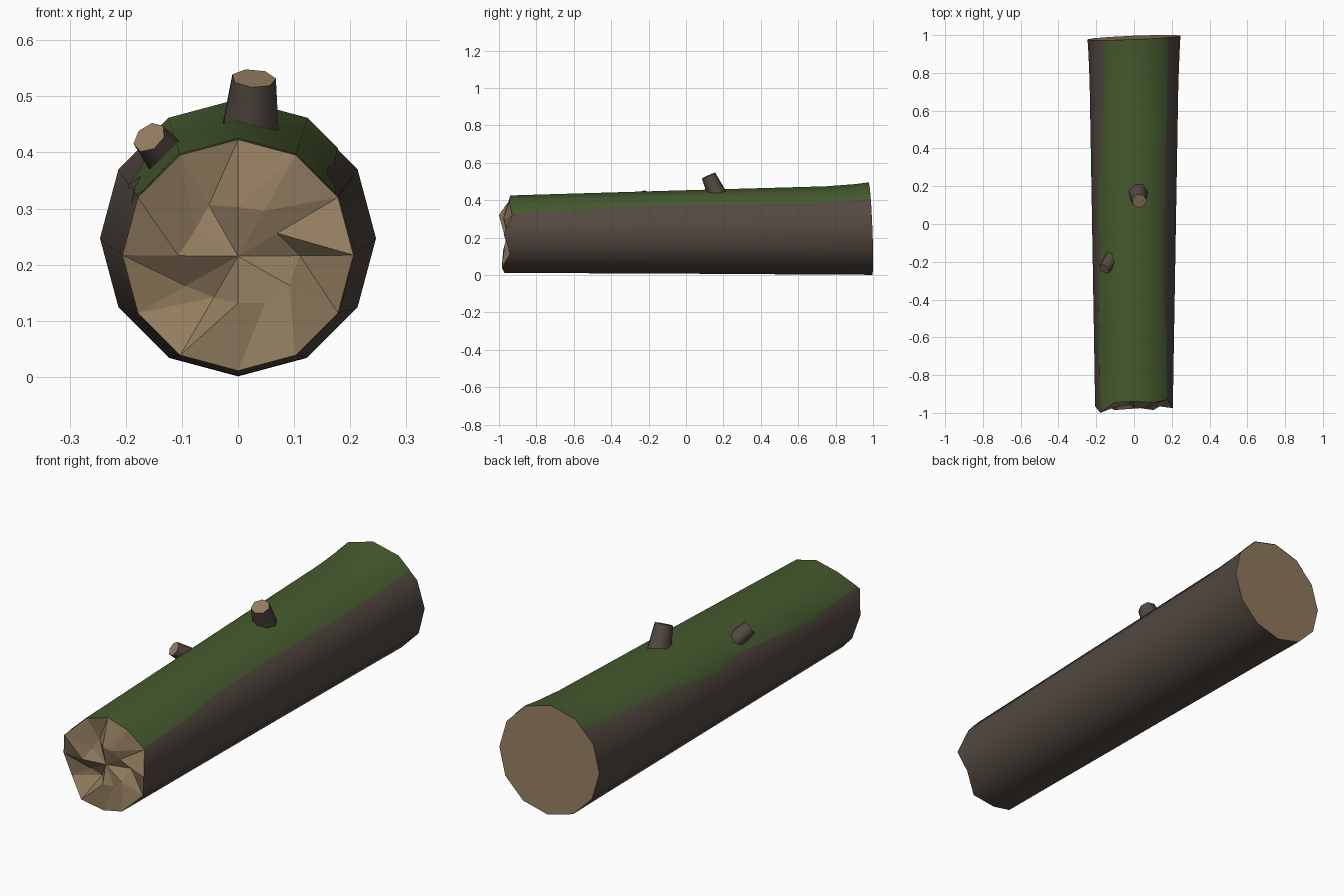
import bpy, math, random
from mathutils import Vector

if "Cube" in bpy.data.objects:
    bpy.data.objects.remove(bpy.data.objects["Cube"])

random.seed(4)

def material(name, rgb):
    m = bpy.data.materials.new(name)
    m.diffuse_color = (*rgb, 1)
    m.use_nodes = True
    m.node_tree.nodes["Principled BSDF"].inputs["Base Color"].default_value = m.diffuse_color
    return m

BARK = material("bark brown", (0.085, 0.066, 0.052))
MOSS = material("moss green", (0.062, 0.105, 0.028))
WOOD = material("cut wood", (0.29, 0.205, 0.115))

def build(name, verts, faces, mats, smooth=True, cap=None):
    me = bpy.data.meshes.new(name)
    me.from_pydata([tuple(v) for v in verts], [], faces)
    for m in mats:
        me.materials.append(m)
    for i, p in enumerate(me.polygons):
        is_cap = cap is not None and i >= cap
        p.use_smooth = smooth and not is_cap
        p.material_index = 1 if is_cap else 0
    ob = bpy.data.objects.new(name, me)
    bpy.context.collection.objects.link(ob)
    return ob

def lerp_table(table, x):
    for (x0, v0), (x1, v1) in zip(table, table[1:]):
        if x <= x1:
            return v0 + (v1 - v0) * max(0, x - x0) / (x1 - x0)
    return table[-1][1]

# Log profile along y: radius and underside height
RADIUS = [(-0.95, 0.206), (0, 0.222), (0.75, 0.235), (0.9, 0.241), (0.99, 0.246)]
BOTTOM = [(-0.95, 0.011), (0, 0.007), (0.75, 0.002), (0.99, 0.001)]
# Jagged front rim, one y for each 30 degrees clockwise from the top
RIM = [-0.94, -0.945, -0.93, -0.975, -0.94, -0.985,
       -0.97, -0.985, -0.945, -0.965, -1.0, -0.945]
STATIONS = [-0.95, -0.78, -0.6, -0.4, -0.22, -0.09, 0.06, 0.3, 0.55, 0.75, 0.9, 0.99]

def surface(y, deg, lift=0.0):
    """Point on the twelve-sided log, angle measured from the top."""
    deg %= 360
    r = lerp_table(RADIUS, y)
    c = lerp_table(BOTTOM, y) + r
    rr = r * math.cos(math.radians(15)) / math.cos(math.radians(deg % 30 - 15)) + lift
    a = math.radians(deg)
    x, z = rr * math.sin(a), c + rr * math.cos(a)
    if y == STATIONS[0]:
        k = int(deg // 30)
        y = RIM[k] + (RIM[(k + 1) % 12] - RIM[k]) * (deg % 30) / 30
    elif y == STATIONS[-1]:
        y = 0.987 + 0.04 * x - 0.04 * (z - c)
    return Vector((x, y, z))

# Bark tube
N = 12
verts = [surface(y, 30 * k) for y in STATIONS for k in range(N)]
faces = [(j * N + k, j * N + (k + 1) % N, (j + 1) * N + (k + 1) % N, (j + 1) * N + k)
         for j in range(len(STATIONS) - 1) for k in range(N)]
build("bark_log", verts, faces, [BARK])

# Flat sawn back end
build("sawn_end", verts[-N:], [tuple(range(N))], [WOOD], smooth=False)

# Splintered front end: rim, uneven inner ring, centre
rim = verts[:N]
centre = Vector((0, -0.955, 0.215))
inner = []
for k in range(N):
    p = centre.lerp(rim[k], random.uniform(0.38, 0.55))
    p.y = random.uniform(-0.985, -0.915)
    inner.append(p)
faces = []
for k in range(N):
    n = (k + 1) % N
    faces += [(k, N + k, n), (n, N + k, N + n), (N + k, 2 * N, N + n)]
build("broken_end", rim + inner + [centre], faces, [WOOD], smooth=False)

# Moss blanket with wavy borders (degrees down from the top on each side)
LEFT = [(-0.95, 56), (-0.78, 60), (-0.6, 66), (-0.4, 59), (-0.22, 55), (-0.09, 53),
        (0.06, 62), (0.3, 52), (0.55, 47), (0.99, 43)]
RIGHT = [(-0.95, 58), (-0.6, 55), (-0.4, 49), (0, 48), (0.55, 50), (0.99, 48)]
verts = []
for y in STATIONS:
    l, r = lerp_table(LEFT, y), lerp_table(RIGHT, y)
    for a in (-l, -min(l - 0.5, 60), -30, 0, 30, min(r - 0.5, 60), r):
        verts.append(surface(y, a, 0.002))
C = 7
faces = [(j * C + k, j * C + k + 1, (j + 1) * C + k + 1, (j + 1) * C + k)
         for j in range(len(STATIONS) - 1) for k in range(C - 1)]
build("moss_top", verts, faces, [MOSS])

# Broken branch stubs
def stub(name, base, top, r0, r1, n=7):
    base, top = Vector(base), Vector(top)
    q = (top - base).to_track_quat('Z', 'Y')
    ring = [(math.cos(2 * math.pi * k / n), math.sin(2 * math.pi * k / n)) for k in range(n)]
    vs = [p + q @ Vector((r * c, r * s, 0)) for p, r in ((base, r0), (top, r1)) for c, s in ring]
    vs += vs[n:]  # separate rim keeps the cut edge crisp
    fs = [(k, (k + 1) % n, n + (k + 1) % n, n + k) for k in range(n)]
    fs.append(tuple(range(2 * n, 3 * n)))
    build(name, vs, fs, [BARK, WOOD], cap=n)

stub("upper_branch_stub", (0.02, 0.172, 0.42), (0.028, 0.122, 0.532), 0.054, 0.04)
stub("side_branch_stub", (-0.112, -0.172, 0.37), (-0.158, -0.238, 0.427), 0.042, 0.032)
